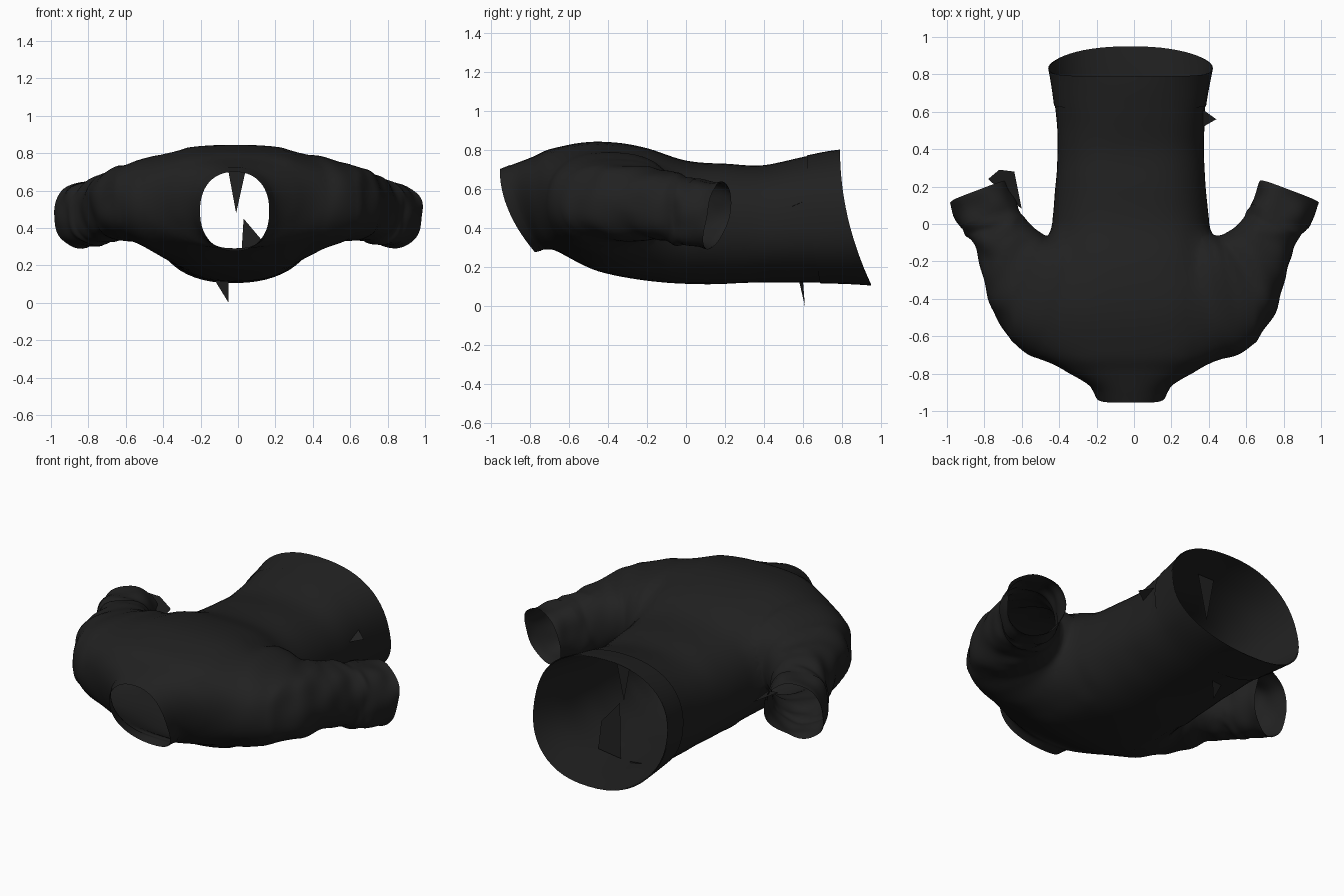
import bpy, bmesh, math
from mathutils import Vector, noise

cube = bpy.data.objects.get("Cube")
if cube:
    bpy.data.objects.remove(cube, do_unlink=True)

cloth = bpy.data.materials.new("black_cloth")
cloth.use_nodes = True
COLOUR = (0.015, 0.015, 0.015, 1)
cloth.diffuse_color = COLOUR
cloth.node_tree.nodes["Principled BSDF"].inputs["Base Color"].default_value = COLOUR
cloth.node_tree.nodes["Principled BSDF"].inputs["Roughness"].default_value = 0.9

SIDES = 56


def catmull(rows, u):
    """Smooth interpolation of section rows, u from 0 to 1."""
    last = len(rows) - 1
    i = min(int(u * last), last - 1)
    t = u * last - i
    a, b, c, d = (rows[min(max(k, 0), last)] for k in range(i - 1, i + 3))
    return [q + t / 2 * (r - p + t * (2 * p - 5 * q + 4 * r - s + t * (3 * (q - r) + s - p)))
            for p, q, r, s in zip(a, b, c, d)]


def section(rows, u, folds, seed, grow=1.0):
    """Rounded cross-section: outer x y, inner x y, top z, bottom z, lower edge shift."""
    ox, oy, ix, iy, top, bottom, shift = catmull(rows, u)
    mid = Vector(((ox + ix) / 2, (oy + iy) / 2, (top + bottom) / 2))
    across = Vector(((ox - ix) / 2, (oy - iy) / 2, 0))
    ring = []
    for k in range(SIDES):
        ang = math.tau * k / SIDES
        c, s = math.cos(ang), math.sin(ang)
        power = 0.88 - 0.13 * math.sin(math.pi * u) * max(s, 0)
        c, s = (math.copysign(abs(v) ** power, v) for v in (c, s))
        wave = noise.noise(Vector((u * 12, c * 1.3 + seed, s * 1.3)))
        size = grow * (1 + folds * min(1, u * 2) * wave)
        p = mid + (across * c + Vector((0, 0, (top - bottom) / 2 * s))) * size
        p.y += shift * ((1 - s) / 2) ** 2
        ring.append(p)
    return ring


def loft(name, rows, steps, folds, seed, span=(0, 1), grow=1.0, capped=False):
    bm = bmesh.new()
    rings = []
    for j in range(steps + 1):
        u = span[0] + (span[1] - span[0]) * j / steps
        rings.append([bm.verts.new(p) for p in section(rows, u, folds, seed, grow)])
    for a, b in zip(rings, rings[1:]):
        for k in range(SIDES):
            n = (k + 1) % SIDES
            bm.faces.new((a[k], a[n], b[n], b[k]))
    centres = []
    if capped:
        for ring in (rings[0], rings[-1]):
            centre = sum((v.co for v in ring), Vector()) / SIDES
            hub = bm.verts.new(centre)
            centres.append(centre)
            for k in range(SIDES):
                bm.faces.new((ring[k], ring[(k + 1) % SIDES], hub))
    bmesh.ops.recalc_face_normals(bm, faces=bm.faces)
    return finish(name, bm), centres


def finish(name, bm):
    me = bpy.data.meshes.new(name)
    bm.to_mesh(me)
    bm.free()
    me.materials.append(cloth)
    ob = bpy.data.objects.new(name, me)
    bpy.context.collection.objects.link(ob)
    return ob


def select(ob):
    bpy.ops.object.select_all(action='DESELECT')
    ob.select_set(True)
    bpy.context.view_layer.objects.active = ob


# Torso from neck to hem: y, half width, top, bottom, lower edge shift
TORSO = [(-0.955, 0.185, 0.70, 0.28, 0.18), (-0.88, 0.23, 0.73, 0.29, 0.15),
         (-0.79, 0.37, 0.765, 0.29, 0.08), (-0.68, 0.54, 0.81, 0.28, 0.02),
         (-0.45, 0.58, 0.845, 0.18, 0), (-0.2, 0.48, 0.81, 0.13, 0),
         (0, 0.425, 0.745, 0.115, 0), (0.2, 0.40, 0.73, 0.115, 0),
         (0.4, 0.393, 0.725, 0.12, 0), (0.6, 0.40, 0.765, 0.12, 0.06),
         (0.79, 0.435, 0.80, 0.11, 0.16)]
LEAN = -0.018
torso_rows = [(LEAN + w, y, LEAN - w, y, top, bottom, shift)
              for y, w, top, bottom, shift in TORSO]

# Sleeve from inside the shoulder to the cuff
SLEEVE = [(0.3, -0.68, 0.3, -0.1, 0.76, 0.28, 0), (0.46, -0.725, 0.37, -0.05, 0.795, 0.27, 0),
          (0.61, -0.68, 0.42, -0.05, 0.765, 0.31, 0),
          (0.735, -0.5, 0.45, -0.06, 0.73, 0.33, 0), (0.81, -0.28, 0.49, -0.05, 0.70, 0.34, 0),
          (0.86, -0.1, 0.56, 0.01, 0.675, 0.32, -0.02), (0.92, -0.02, 0.62, 0.1, 0.65, 0.31, -0.04),
          (0.985, 0.125, 0.68, 0.24, 0.635, 0.30, -0.07)]

shirt, openings = loft("shirt", torso_rows, 60, 0.012, 0, capped=True)

# Join the sleeves to the torso, then open the neck, hem and cuffs
parts = [shirt]
for side, name in ((1, "left"), (-1, "right")):
    rows = [(ox * side, oy, ix * side, iy, *rest) for ox, oy, ix, iy, *rest in SLEEVE]
    sleeve, ends = loft(name + "_sleeve", rows, 60, 0.1, 5 * side, capped=True)
    openings.append(ends[1])
    mod = shirt.modifiers.new("join", 'BOOLEAN')
    mod.operation = 'UNION'
    mod.solver = 'EXACT'
    mod.object = sleeve
    select(shirt)
    bpy.ops.object.modifier_apply(modifier=mod.name)
    bpy.data.objects.remove(sleeve, do_unlink=True)
    parts.append(loft(name + "_cuff", rows, 8, 0.1, 5 * side, (0.87, 1), 1.02)[0])

bm = bmesh.new()
bm.from_mesh(shirt.data)
hubs = [v for v in bm.verts if any((v.co - c).length < 0.001 for c in openings)]
bmesh.ops.delete(bm, geom=hubs, context='VERTS')

# Blend the shoulder joins into one surface
bmesh.ops.remove_doubles(bm, verts=bm.verts, dist=0.006)
joins = [v for v in bm.verts if 0.28 < abs(v.co.x) < 0.64 and -0.78 < v.co.y < 0.03]
for _ in range(14):
    bmesh.ops.smooth_vert(bm, verts=joins, factor=0.5,
                          use_axis_x=True, use_axis_y=True, use_axis_z=True)
bm.to_mesh(shirt.data)
bm.free()

# Collar and hem bands
parts.append(loft("collar_band", torso_rows, 6, 0.012, 0, (0, 0.075), 1.015)[0])
parts.append(loft("hem_band", torso_rows, 10, 0.012, 0, (0.91, 1), 1.012)[0])

for ob in parts:
    select(ob)
    bpy.ops.object.shade_smooth_by_angle(angle=math.radians(50))


# Loose torn scraps of cloth
def scrap(name, *corners):
    bm = bmesh.new()
    bm.faces.new([bm.verts.new(c) for c in corners])
    finish(name, bm)


scrap("lower_scrap", (-0.13, 0.58, 0.13), (-0.05, 0.61, 0.0), (-0.05, 0.6, 0.13))
scrap("side_scrap", (0.37, 0.52, 0.5), (0.44, 0.56, 0.52), (0.37, 0.61, 0.54))
scrap("upper_inner_scrap", (-0.06, 0.6, 0.75), (-0.01, 0.6, 0.48), (0.05, 0.6, 0.75))
scrap("lower_inner_scrap", (0.01, 0.6, 0.13), (0.03, 0.58, 0.45), (0.14, 0.6, 0.32), (0.16, 0.6, 0.15))
scrap("right_sleeve_scrap", (-0.6, 0.08, 0.5), (-0.78, 0.24, 0.6), (-0.72, 0.29, 0.57), (-0.64, 0.28, 0.52))
